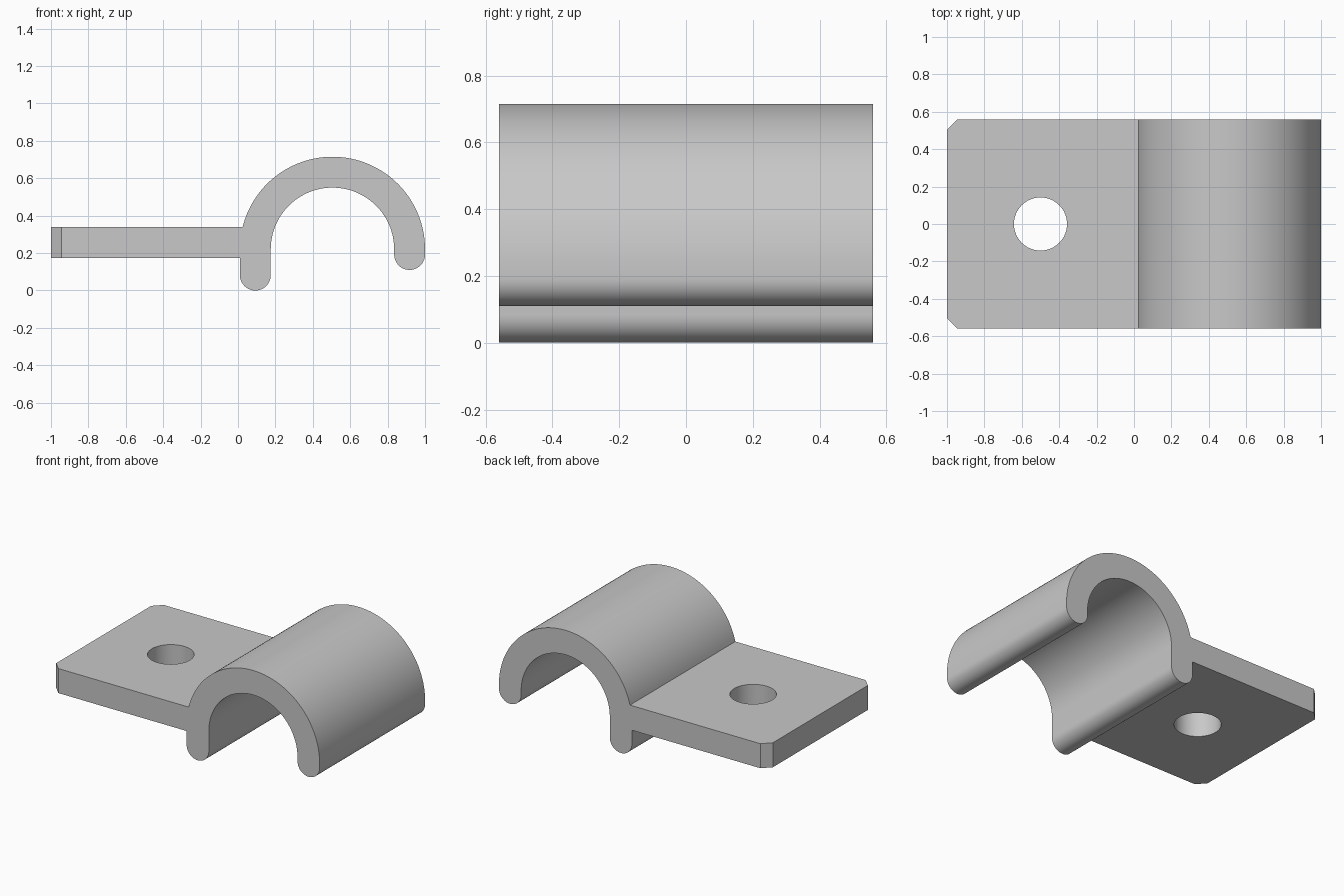
import bpy, bmesh
from math import sin, cos, asin, pi

cube = bpy.data.objects.get("Cube")
if cube:
    bpy.data.objects.remove(cube, do_unlink=True)

HALF_DEPTH = 0.56
WALL = 0.165
OUTER, INNER = 0.495, 0.33          # saddle radii
CX, CZ = 0.505, 0.22                # saddle centre
PLATE_LOW, PLATE_TOP = 0.175, 0.34
TIP = WALL / 2                      # radius of the rounded leg ends
MID = (OUTER + INNER) / 2


def arc(cx, cz, r, start, end, steps):
    """Points along an arc in the xz plane, both ends included."""
    angles = [start + (end - start) * i / steps for i in range(steps + 1)]
    return [(cx + r * cos(a), cz + r * sin(a)) for a in angles]


# Clip outline: plate, outer arch, short leg, inner arch, long leg
join = pi - asin((PLATE_TOP - CZ) / OUTER)
outline = [(-1, PLATE_LOW), (-1, PLATE_TOP)]
outline += arc(CX, CZ, OUTER, join, 0, 64)
outline += arc(CX + MID, 0.11 + TIP, TIP, 0, -pi, 24)
outline += arc(CX, CZ, INNER, 0, pi, 64)
outline += arc(CX - MID, TIP, TIP, 0, -pi, 24)
outline.append((CX - OUTER, PLATE_LOW))

# Extrude the outline along y
bm = bmesh.new()
cap = bm.faces.new([bm.verts.new((x, -HALF_DEPTH, z)) for x, z in outline])
sweep = bmesh.ops.extrude_face_region(bm, geom=[cap], use_keep_orig=True)
moved = [v for v in sweep["geom"] if isinstance(v, bmesh.types.BMVert)]
bmesh.ops.translate(bm, verts=moved, vec=(0, 2 * HALF_DEPTH, 0))

# Chamfer the two upright corners of the plate
corners = [e for e in bm.edges
           if all(v.co.x < -0.99 for v in e.verts)
           and abs(e.verts[0].co.z - e.verts[1].co.z) > 0.1]
bmesh.ops.bevel(bm, geom=corners, offset=0.055, segments=1, affect='EDGES')
bmesh.ops.recalc_face_normals(bm, faces=bm.faces)
mesh = bpy.data.meshes.new("pipe_clip")
bm.to_mesh(mesh)
bm.free()
clip = bpy.data.objects.new("pipe_clip", mesh)
bpy.context.collection.objects.link(clip)

# Plain grey material
grey = bpy.data.materials.new("plain_grey")
grey.use_nodes = True
colour = (0.58, 0.58, 0.58, 1)
grey.diffuse_color = colour
grey.node_tree.nodes["Principled BSDF"].inputs["Base Color"].default_value = colour
mesh.materials.append(grey)

# Screw hole through the plate
bpy.ops.mesh.primitive_cylinder_add(vertices=64, radius=0.142, depth=0.6,
                                    location=(-0.5, 0, 0.25))
cutter = bpy.context.object
cutter.name = "screw_hole_cutter"
cutter.hide_render = True
cutter.data.materials.append(grey)
hole = clip.modifiers.new("screw_hole", 'BOOLEAN')
hole.operation = 'DIFFERENCE'
hole.solver = 'EXACT'
hole.object = cutter

bpy.ops.object.select_all(action='DESELECT')
clip.select_set(True)
bpy.context.view_layer.objects.active = clip
bpy.ops.object.modifier_apply(modifier=hole.name)
bpy.data.objects.remove(cutter, do_unlink=True)

# Smooth curves, crisp edges
bpy.ops.object.shade_smooth_by_angle(angle=pi / 6)
